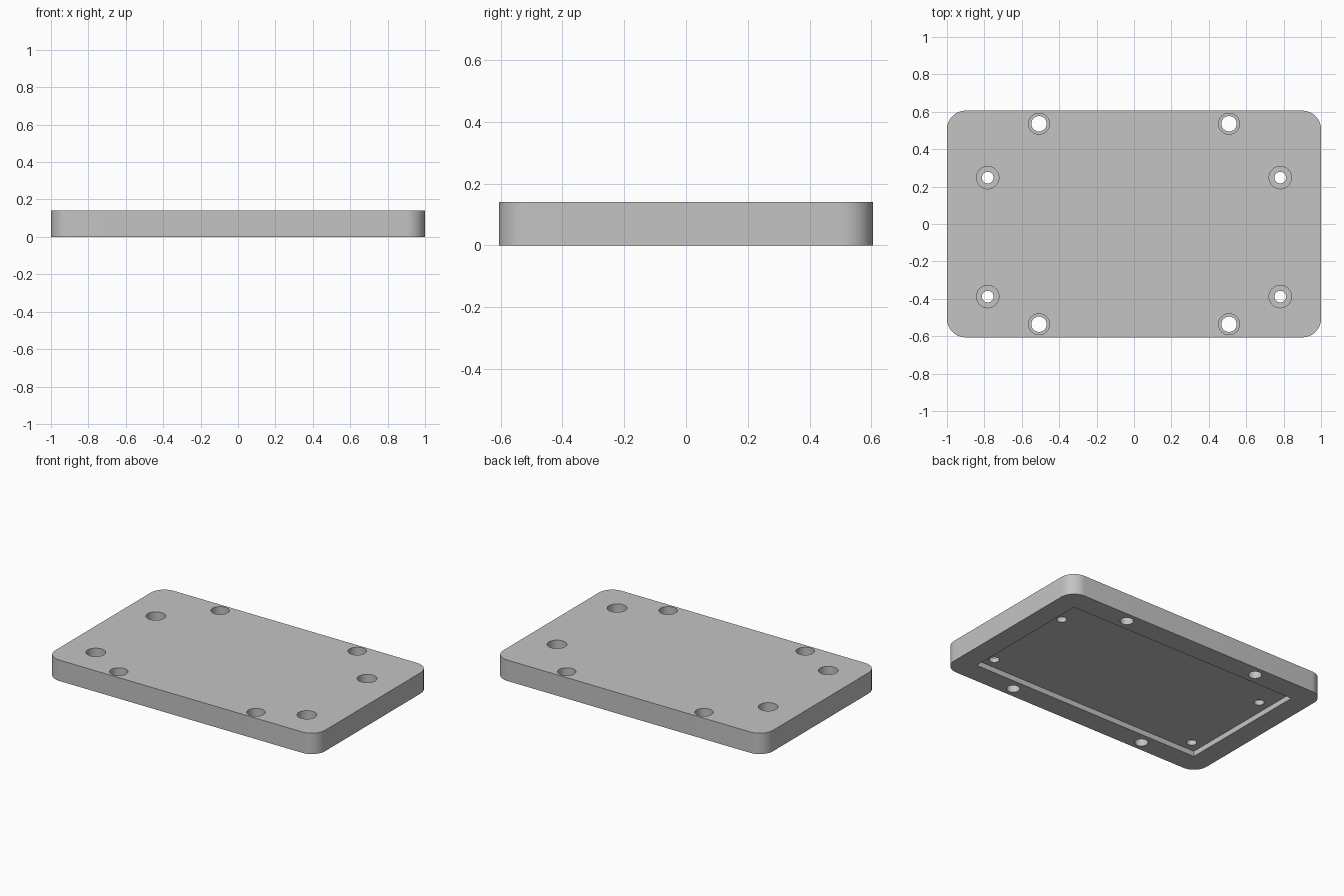
import bpy, bmesh, math

if "Cube" in bpy.data.objects:
    bpy.data.objects.remove(bpy.data.objects["Cube"])

W, D, H = 1.0, 0.606, 0.14        # half width, half depth, height
R = 0.10                          # corner radius
POCKET = (0.86, 0.46, 0.036)      # half width, half depth, depth
BORE_Z = 0.067                    # floor of the counterbores

gray = bpy.data.materials.new("plain gray")
gray.diffuse_color = (0.55, 0.55, 0.55, 1)
gray.use_nodes = True
gray.node_tree.nodes["Principled BSDF"].inputs["Base Color"].default_value = gray.diffuse_color


def prism(name, outline, z0, z1):
    """Extrude a closed outline from z0 to z1."""
    bm = bmesh.new()
    face = bm.faces.new([bm.verts.new((x, y, z0)) for x, y in outline])
    ext = bmesh.ops.extrude_face_region(bm, geom=[face])
    top = [v for v in ext["geom"] if isinstance(v, bmesh.types.BMVert)]
    bmesh.ops.translate(bm, verts=top, vec=(0, 0, z1 - z0))
    bmesh.ops.recalc_face_normals(bm, faces=bm.faces)
    mesh = bpy.data.meshes.new(name)
    bm.to_mesh(mesh)
    bm.free()
    obj = bpy.data.objects.new(name, mesh)
    bpy.context.collection.objects.link(obj)
    mesh.materials.append(gray)
    return obj


def arc(cx, cy, r, a0, a1, n):
    return [(cx + r * math.cos(a0 + (a1 - a0) * i / n),
             cy + r * math.sin(a0 + (a1 - a0) * i / n)) for i in range(n + 1)]


def circle(cx, cy, r, n=48):
    return arc(cx, cy, r, 0, 2 * math.pi, n)[:-1]


# Plate with rounded corners
outline = []
for k, (sx, sy) in enumerate([(1, 1), (-1, 1), (-1, -1), (1, -1)]):
    a = k * math.pi / 2
    outline += arc(sx * (W - R), sy * (D - R), R, a, a + math.pi / 2, 16)
plate = prism("plate", outline, 0, H)

# Shallow rectangular pocket in the underside
px, py, pz = POCKET
cutters = [prism("pocket_cutter", [(-px, -py), (px, -py), (px, py), (-px, py)], -0.05, pz)]

# Counterbored through holes: x, y, bore radius, hole radius
for x, y, bore, hole in [(0.508, 0.536, 0.056, 0.041), (0.508, -0.536, 0.056, 0.041),
                         (0.782, 0.248, 0.060, 0.031), (0.782, -0.388, 0.060, 0.031)]:
    for s in (-1, 1):
        cutters.append(prism("bore_cutter", circle(s * x, y, bore), BORE_Z, H + 0.05))
        cutters.append(prism("hole_cutter", circle(s * x, y, hole), -0.1, H + 0.1))

# Cut everything out of the plate
bpy.context.view_layer.objects.active = plate
plate.select_set(True)
for c in cutters:
    c.hide_render = True
    mod = plate.modifiers.new("cut", "BOOLEAN")
    mod.operation, mod.solver, mod.object = "DIFFERENCE", "EXACT", c
    bpy.ops.object.modifier_apply(modifier=mod.name)
    bpy.data.objects.remove(c)

bpy.ops.object.shade_smooth_by_angle(angle=math.radians(30))
